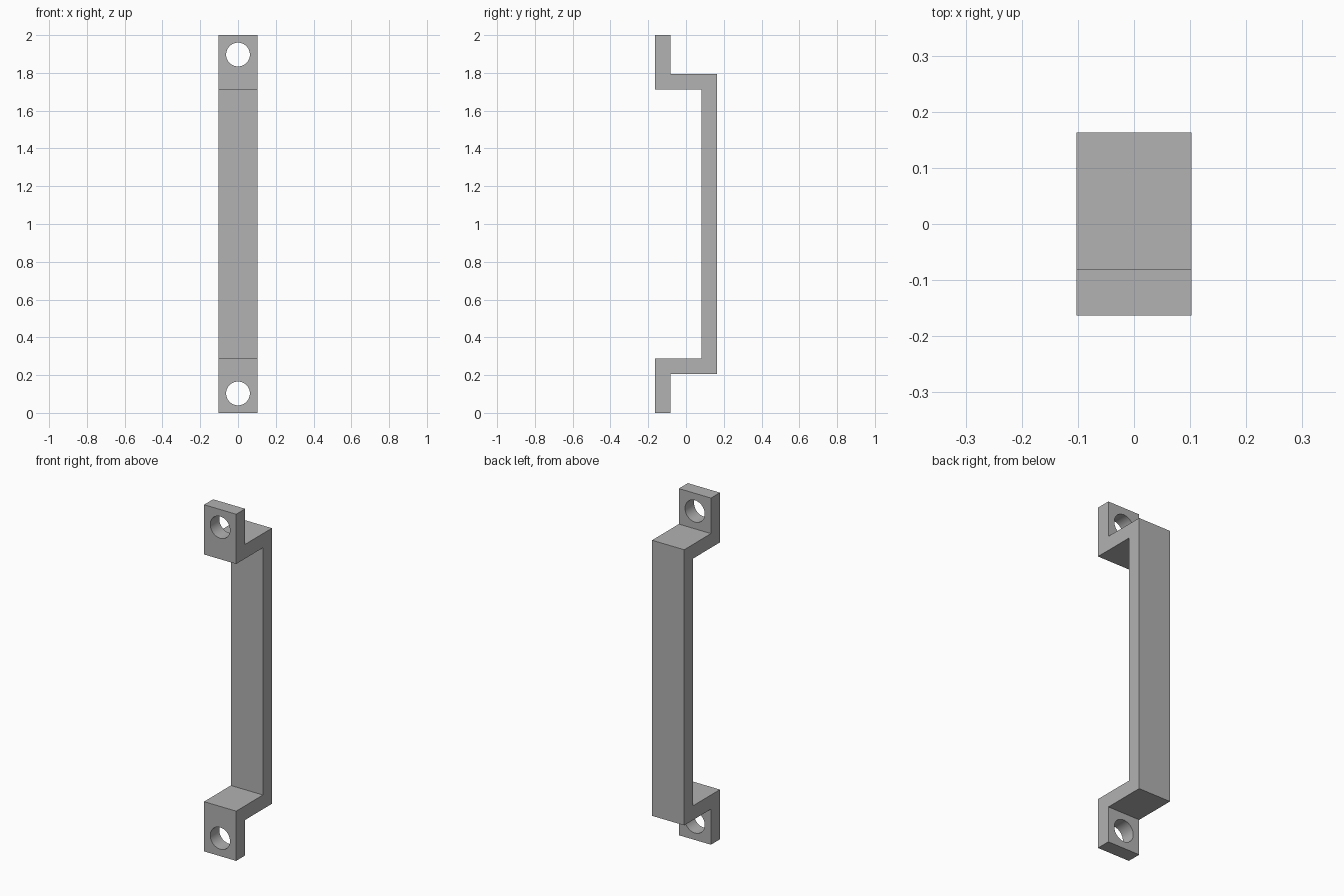
import bpy
import bmesh
import math

cube = bpy.data.objects.get("Cube")
if cube:
    bpy.data.objects.remove(cube, do_unlink=True)

HALF_WIDTH = 0.1025
HEIGHT = 2.0
BACK, FRONT = 0.163, -0.163
THICK = 0.082
STEP = 0.205          # height of the foot below the bend
HOLE_RADIUS = 0.063
HOLE_HEIGHT = 0.103

metal = bpy.data.materials.new("grey metal")
metal.use_nodes = True
grey = (0.445, 0.445, 0.445, 1)
metal.diffuse_color = grey
metal.node_tree.nodes["Principled BSDF"].inputs["Base Color"].default_value = grey

# Bent strap: lower half of the side profile, mirrored to the upper half
outer = [(FRONT + THICK, 0), (FRONT + THICK, STEP), (BACK, STEP)]
inner = [(BACK - THICK, STEP + THICK), (FRONT, STEP + THICK), (FRONT, 0)]


def flip(points):
    return [(y, HEIGHT - z) for y, z in reversed(points)]


profile = outer + flip(outer) + flip(inner) + inner
bm = bmesh.new()
strap = bm.faces.new([bm.verts.new((-HALF_WIDTH, y, z)) for y, z in profile])
side = bmesh.ops.extrude_face_region(bm, geom=[strap])["geom"]
bmesh.ops.translate(bm, vec=(2 * HALF_WIDTH, 0, 0),
                    verts=[v for v in side if isinstance(v, bmesh.types.BMVert)])
bmesh.ops.recalc_face_normals(bm, faces=bm.faces)
mesh = bpy.data.meshes.new("pull_handle")
bm.to_mesh(mesh)
bm.free()
mesh.materials.append(metal)
handle = bpy.data.objects.new("pull_handle", mesh)
bpy.context.collection.objects.link(handle)

# Screw holes through both mounting feet
for z in (HOLE_HEIGHT, HEIGHT - HOLE_HEIGHT):
    bpy.ops.mesh.primitive_cylinder_add(
        vertices=48, radius=HOLE_RADIUS, depth=THICK * 1.5,
        location=(0, FRONT + THICK / 2, z), rotation=(math.pi / 2, 0, 0))
    cutter = bpy.context.object
    cutter.name = "screw_hole_cutter"
    cutter.hide_render = True
    cutter.data.materials.append(metal)
    bpy.ops.object.select_all(action="DESELECT")
    handle.select_set(True)
    bpy.context.view_layer.objects.active = handle
    cut = handle.modifiers.new("screw_hole", "BOOLEAN")
    cut.operation = "DIFFERENCE"
    cut.solver = "EXACT"
    cut.object = cutter
    bpy.ops.object.modifier_apply(modifier=cut.name)
    bpy.data.objects.remove(cutter, do_unlink=True)

bpy.ops.object.shade_smooth_by_angle(angle=math.radians(30))
